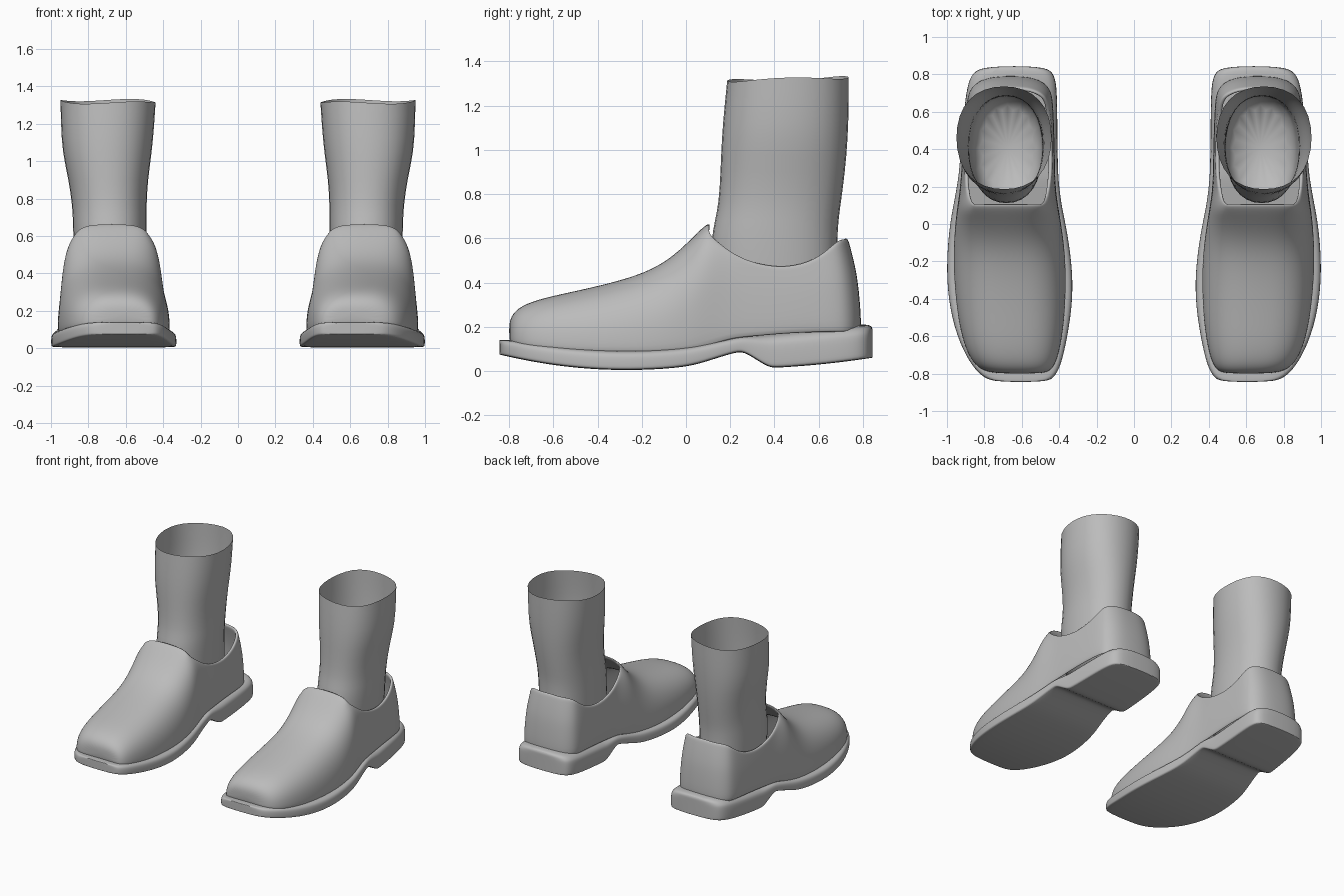
import bpy, bmesh, math

if "Cube" in bpy.data.objects:
    bpy.data.objects.remove(bpy.data.objects["Cube"])

grey = bpy.data.materials.new("plain grey")
grey.diffuse_color = (0.5, 0.5, 0.5, 1)
grey.use_nodes = True
grey.node_tree.nodes["Principled BSDF"].inputs["Base Color"].default_value = grey.diffuse_color


def skin(bm, rows, closed):
    """Bridge successive rows of vertices with quads."""
    for a, b in zip(rows, rows[1:]):
        n = len(a)
        for i in range(n if closed else n - 1):
            j = (i + 1) % n
            bm.faces.new((a[i], a[j], b[j], b[i]))


def finish(bm, name, levels, thickness=0, angle=180):
    """Turn the left part into a mirrored, smooth pair."""
    bmesh.ops.remove_doubles(bm, verts=bm.verts, dist=0.0005)
    bmesh.ops.recalc_face_normals(bm, faces=bm.faces)
    me = bpy.data.meshes.new(name)
    bm.to_mesh(me)
    bm.free()
    me.materials.append(grey)
    ob = bpy.data.objects.new(name, me)
    bpy.context.collection.objects.link(ob)
    bpy.context.view_layer.objects.active = ob
    ob.select_set(True)
    bpy.ops.object.shade_smooth_by_angle(angle=math.radians(angle))
    ob.select_set(False)
    if thickness:
        s = ob.modifiers.new("thickness", 'SOLIDIFY')
        s.thickness, s.offset = thickness, -1
    sub = ob.modifiers.new("rounding", 'SUBSURF')
    sub.levels = sub.render_levels = levels
    m = ob.modifiers.new("other foot", 'MIRROR')
    m.use_mirror_merge = False
    return ob


# Sole with heel: y, left x, right x, bottom z, top z
SOLE = [(-.845, -.74, -.47, .075, .14), (-.825, -.80, -.43, .07, .142),
        (-.76, -.87, -.39, .055, .138), (-.6, -.95, -.355, .025, .115),
        (-.4, -.995, -.325, .005, .098), (-.2, -1.003, -.332, .003, .095),
        (0, -.985, -.365, .016, .11), (.1, -.965, -.388, .045, .128),
        (.23, -.942, -.403, .088, .155), (.27, -.937, -.405, .085, .16),
        (.37, -.928, -.408, .015, .175), (.41, -.925, -.409, .014, .18),
        (.6, -.91, -.41, .028, .197), (.74, -.892, -.413, .045, .21),
        (.81, -.865, -.43, .055, .213), (.845, -.80, -.48, .06, .205)]
bm = bmesh.new()
rows = []
for y, l, r, zb, zt in SOLE:
    mid = zb + (zt - zb) * .68
    half = [(.05, zb), (.004, zb + .002), (0, zb + .012), (0, mid), (.014, mid + .016), (.05, zt)]
    sec = [(l + d, z) for d, z in half] + [(r - d, z) for d, z in reversed(half)]
    rows.append([bm.verts.new((x, y, z)) for x, z in sec])
skin(bm, rows, True)
for row in (rows[0], rows[-1]):
    for i in range(5):
        bm.faces.new((row[i], row[i + 1], row[10 - i], row[11 - i]))
finish(bm, "sole", 2, angle=50)

# Upper, forefoot arches: y, left x, right x, base z, top z, squareness
ARCH = [(-.80, -.73, -.49, .12, .215, 2.6), (-.785, -.81, -.445, .12, .26, 2.6),
        (-.74, -.865, -.415, .11, .298, 2.6), (-.65, -.91, -.39, .10, .33, 2.6),
        (-.5, -.945, -.368, .085, .362, 2.6), (-.3, -.965, -.36, .08, .408, 2.6),
        (-.15, -.967, -.367, .08, .46, 2.6), (-.05, -.962, -.38, .085, .527, 2.8),
        (.03, -.955, -.392, .09, .605, 3.2), (.1, -.945, -.405, .10, .675, 4)]
N, K = 16, 5
bm = bmesh.new()
rows = []
for y, l, r, z0, zt, n in ARCH:
    row = []
    for i in range(N + 1):
        a = math.pi * i / N
        c, s = math.cos(a), max(0, math.sin(a))
        x = (l + r) / 2 - (r - l) / 2 * math.copysign(abs(c) ** (2 / n), c)
        row.append(bm.verts.new((x, y, z0 + (zt - z0) * s ** (2 / n))))
    rows.append(row)
skin(bm, rows, False)
bm.faces.new(rows[0])
last = rows[-1]

# Upper, heel walls: base x, y, rim z, inward lean in x and y
WALL = [(-.933, .2, .54, .03, 0), (-.925, .3, .49, .02, 0), (-.917, .45, .465, .02, 0),
        (-.905, .59, .505, .025, 0), (-.895, .68, .575, .04, .01), (-.875, .74, .598, .06, .035),
        (-.80, .79, .60, .06, .06), (-.66, .80, .605, 0, .07), (-.52, .79, .60, -.05, .06),
        (-.45, .74, .598, -.05, .035), (-.432, .68, .575, -.03, .01), (-.427, .59, .505, -.02, 0),
        (-.423, .45, .465, -.015, 0), (-.42, .3, .49, -.015, 0), (-.416, .2, .54, -.03, 0)]
steps = [(math.sin(math.pi * j / N) / math.sin(math.pi * K / N)) ** .5 for j in range(K + 1)]
cols = [last[:K + 1]]
for x, y, rim, lx, ly in WALL:
    z0 = .12 + .05 * min(1, y / .5)
    cols.append([bm.verts.new((x + lx * t ** 2, y - ly * t ** 2, z0 + (rim - z0) * t)) for t in steps])
cols.append(last[:N - K - 1:-1])
skin(bm, cols, False)
finish(bm, "shoe_upper", 2, thickness=.022)

# Sock: z, left x, right x, front y, back y
SOCK = [(.2, -.86, -.49, .13, .69), (.4, -.875, -.485, .10, .69), (.6, -.885, -.485, .108, .69),
        (.68, -.887, -.484, .125, .695), (.76, -.89, -.485, .142, .706), (.9, -.91, -.478, .15, .725),
        (1.05, -.945, -.455, .155, .738), (1.2, -.952, -.442, .168, .742), (1.32, -.955, -.435, .18, .742)]
bm = bmesh.new()
rows = []
for k, (z, l, r, f, b) in enumerate(SOCK):
    row = []
    for i in range(16):
        a = math.tau * i / 16
        c, s = math.cos(a), math.sin(a)
        wave = (.008 * s - .008 * math.cos(3 * a)) if k == len(SOCK) - 1 else 0
        row.append(bm.verts.new(((l + r) / 2 + (r - l) / 2 * math.copysign(abs(c) ** .88, c),
                                 (f + b) / 2 + (b - f) / 2 * math.copysign(abs(s) ** .88, s), z + wave)))
    rows.append(row)
skin(bm, rows, True)
bm.faces.new(rows[0])
finish(bm, "sock", 1)
